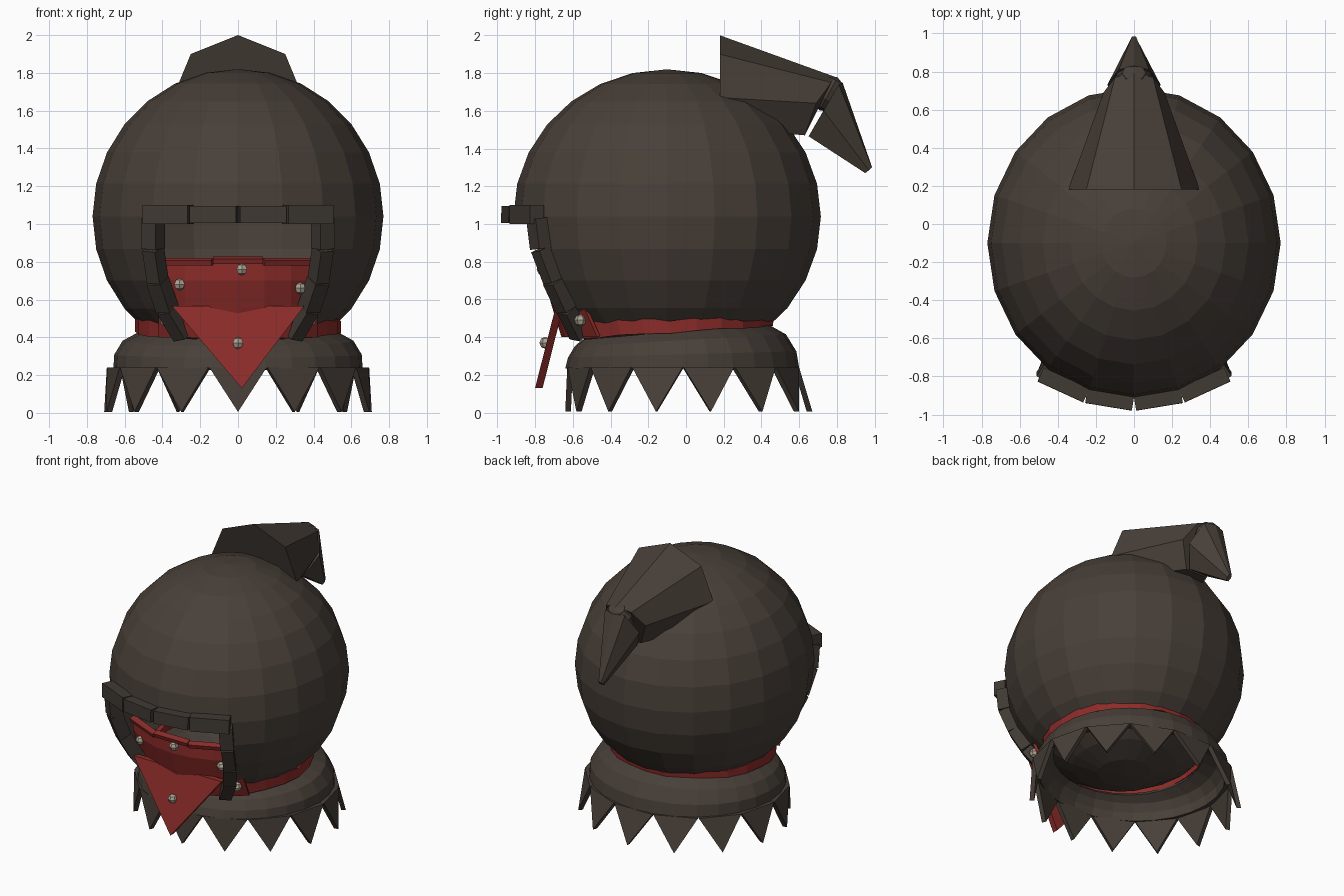
import bpy, bmesh, math
from mathutils import Vector, Matrix

if "Cube" in bpy.data.objects:
    bpy.data.objects.remove(bpy.data.objects["Cube"])

def material(name, col):
    m = bpy.data.materials.new(name)
    m.diffuse_color = (*col, 1)
    m.use_nodes = True
    m.node_tree.nodes["Principled BSDF"].inputs["Base Color"].default_value = m.diffuse_color
    return m

BROWN = material("brown_cloth", (0.065, 0.05, 0.04))
DARK = material("dark_trim", (0.052, 0.042, 0.034))
RED = material("red_cloth", (0.26, 0.025, 0.022))
METAL = material("stud_metal", (0.42, 0.38, 0.30))
CENTRE = Vector((0, -0.1, 1.04))

def finish(name, bm, mat, thickness=0):
    bmesh.ops.recalc_face_normals(bm, faces=bm.faces)
    me = bpy.data.meshes.new(name)
    bm.to_mesh(me)
    bm.free()
    me.materials.append(mat)
    ob = bpy.data.objects.new(name, me)
    bpy.context.collection.objects.link(ob)
    if thickness:
        mod = ob.modifiers.new("thickness", 'SOLIDIFY')
        mod.thickness = thickness
        mod.offset = -1
    return ob

def loft(bm, rings, closed=True):
    """Skin a list of equally long point rings."""
    rows = [[bm.verts.new(p) for p in r] for r in rings]
    n = len(rows[0])
    for a, b in zip(rows, rows[1:]):
        for i in range(n if closed else n - 1):
            j = (i + 1) % n
            bm.faces.new((a[i], a[j], b[j], b[i]))
    return rows

def beam(bm, p, q, width, depth):
    """Box from p to q, its depth facing away from the hood centre."""
    p, q = Vector(p), Vector(q)
    d = (q - p).normalized()
    out = (p + q) / 2 - CENTRE
    out = (out - d * out.dot(d)).normalized()
    s = d.cross(out) * width / 2
    o = out * depth / 2
    rows = loft(bm, [[c + s + o, c - s + o, c - s - o, c + s - o] for c in (p, q)])
    bm.faces.new(rows[0])
    bm.faces.new(rows[1])

def ellipse(n, rx, ry, cy, zf):
    pts = []
    for i in range(n):
        a = 2 * math.pi * i / n
        pts.append((rx * math.sin(a), cy - ry * math.cos(a), zf(a)))
    return pts

# Hood: low-poly ball with a face opening
bm = bmesh.new()
bmesh.ops.create_uvsphere(bm, u_segments=20, v_segments=14, radius=1,
    matrix=Matrix.Translation(CENTRE) @ Matrix.Diagonal((0.77, 0.815, 0.78, 1)))
planes = [((0.42, 0, 0.7), (1, 0, 0)), ((-0.42, 0, 0.7), (-1, 0, 0)),
          ((0.41, 0, 0.7), (0.91, 0, -0.41)), ((-0.41, 0, 0.7), (-0.91, 0, -0.41)),
          ((0, 0, 1.02), (0, 0, 1)), ((0, 0, 0.42), (0, 0, -1))]
for co, no in planes:
    front = [f for f in bm.faces if f.calc_center_median().y < -0.3]
    geom = front + list({e for f in front for e in f.edges}) + list({v for f in front for v in f.verts})
    bmesh.ops.bisect_plane(bm, geom=geom, plane_co=co, plane_no=no)
hole = []
for f in bm.faces:
    c = f.calc_center_median()
    if c.y < -0.3 and all((c - Vector(co)).dot(Vector(no)) < 0 for co, no in planes):
        hole.append(f)
bmesh.ops.delete(bm, geom=hole, context='FACES')
finish("hood", bm, BROWN)

# Trim of short bars around the face opening
bm = bmesh.new()
top = [(0.49, -0.79, 1.05), (0.25, -0.9, 1.05), (0.005, -0.94, 1.05)]
side = [(0.45, -0.785, 1.03), (0.45, -0.765, 0.87), (0.425, -0.70, 0.70),
        (0.375, -0.63, 0.55), (0.29, -0.56, 0.41)]
for s in (1, -1):
    for path, w, d in ((top, 0.1, 0.08), (side, 0.09, 0.09)):
        path = [(s * x, y, z) for x, y, z in path]
        for i, (a, b) in enumerate(zip(path, path[1:])):
            beam(bm, a, b, w - 0.01 * (i % 2), d)
finish("face_trim", bm, DARK)

# Crest: tapering tube that ends in a hanging pointed tail
def mirrored(half, mid):
    return [mid] + half + [(-x, y, z) for x, y, z in reversed(half)]

bm = bmesh.new()
rows = loft(bm, [
    mirrored([(0.25, 0.18, 1.9), (0.345, 0.18, 1.67), (0.25, 0.3, 1.5)], (0, 0.18, 2.0)),
    mirrored([(0.10, 0.77, 1.75), (0.16, 0.69, 1.64), (0.08, 0.63, 1.47)], (0, 0.79, 1.78))])
bm.faces.new(rows[0])
bm.faces.new(rows[1])
finish("crest", bm, BROWN)

bm = bmesh.new()
rows = loft(bm, [
    mirrored([(0.08, 0.81, 1.74), (0.14, 0.73, 1.6), (0.07, 0.65, 1.465)], (0, 0.83, 1.75)),
    mirrored([(0.01, 0.985, 1.30), (0.015, 0.97, 1.285), (0.01, 0.95, 1.27)], (0, 0.985, 1.305))])
bm.faces.new(rows[0])
bm.faces.new(rows[1])
finish("crest_tail", bm, BROWN)

bm = bmesh.new()
bmesh.ops.create_uvsphere(bm, u_segments=8, v_segments=5, radius=1,
    matrix=Matrix.Translation((0, 0.755, 1.69)) @ Matrix.Rotation(-0.5, 4, 'X')
    @ Matrix.Diagonal((0.105, 0.08, 0.1, 1)))
finish("crest_knot", bm, BROWN)

# Neck scarf: wavy band, higher at the back
def band(base, rise, wave):
    return lambda a: base - rise * math.cos(a) + wave * math.sin(7 * a)

bm = bmesh.new()
loft(bm, [ellipse(24, 0.545, 0.54, -0.08, band(0.425, 0.035, 0.005)),
          ellipse(24, 0.545, 0.555, -0.09, band(0.50, -0.005, 0.015))])
finish("neck_scarf", bm, RED, 0.03)

# Face scarf inside the opening, with a rolled hem
def arc(r, z, n=7, half=0.42):
    xs = [half * (2 * i / (n - 1) - 1) for i in range(n)]
    return [(x, -0.1 - math.sqrt(r * r - x * x), z) for x in xs]

bm = bmesh.new()
loft(bm, [arc(0.56, 0.40), arc(0.61, 0.56), arc(0.65, 0.70), arc(0.65, 0.81)], closed=False)
finish("face_scarf", bm, RED, 0.02)

bm = bmesh.new()
hem = arc(0.665, 0.80, 4, 0.4)
for i, (a, b) in enumerate(zip(hem, hem[1:])):
    lift = Vector((0, 0, 0.008 * (i % 2)))
    beam(bm, Vector(a) + lift, Vector(b) + lift, 0.03, 0.04)
finish("scarf_hem", bm, RED)

# Hanging scarf point
bm = bmesh.new()
tri = [(-0.35, -0.67, 0.565), (0.35, -0.67, 0.565), (0.02, -0.78, 0.13)]
rows = loft(bm, [[(x, y - 0.02, z) for x, y, z in tri], [(x, y + 0.02, z) for x, y, z in tri]])
bm.faces.new(rows[0])
bm.faces.new(rows[1])
finish("scarf_point", bm, RED)

# Studs
bm = bmesh.new()
for p in ((0.02, -0.76, 0.76), (-0.31, -0.67, 0.68), (0.33, -0.66, 0.66),
          (0, -0.745, 0.37), (0.385, -0.56, 0.49), (-0.385, -0.56, 0.49)):
    bmesh.ops.create_uvsphere(bm, u_segments=6, v_segments=4, radius=0.032,
                              matrix=Matrix.Translation(p))
finish("studs", bm, METAL)

# Collar: flared ring, taller at the back
bm = bmesh.new()
rings = []
for rx, ry, cy, h in ((0.66, 0.62, -0.02, 0), (0.655, 0.605, -0.02, 0.4),
                      (0.61, 0.56, -0.03, 0.8), (0.52, 0.49, -0.06, 1.05)):
    rings.append(ellipse(28, rx, ry, cy, lambda a, h=h: 0.235 + h * (0.185 - 0.04 * math.cos(a))))
loft(bm, rings)
finish("collar", bm, BROWN, 0.03)

# Pointed fringe below the collar
bm = bmesh.new()
N = 14
for i in range(N):
    a = 2 * math.pi * i / N
    def at(ang, r, z):
        return Vector(((0.68 + r) * math.sin(ang), -0.015 - (0.615 + r) * math.cos(ang), z))
    tip_out = 0.025 - 0.03 * math.cos(a)
    out = Vector((math.sin(a), -math.cos(a), 0)) * 0.015
    tri = [at(a - math.pi / N, 0, 0.24), at(a + math.pi / N, 0, 0.24), at(a, tip_out, 0.005)]
    rows = loft(bm, [[p + out for p in tri], [p - out for p in tri]])
    bm.faces.new(rows[0])
    bm.faces.new(rows[1])
finish("collar_fringe", bm, BROWN)
